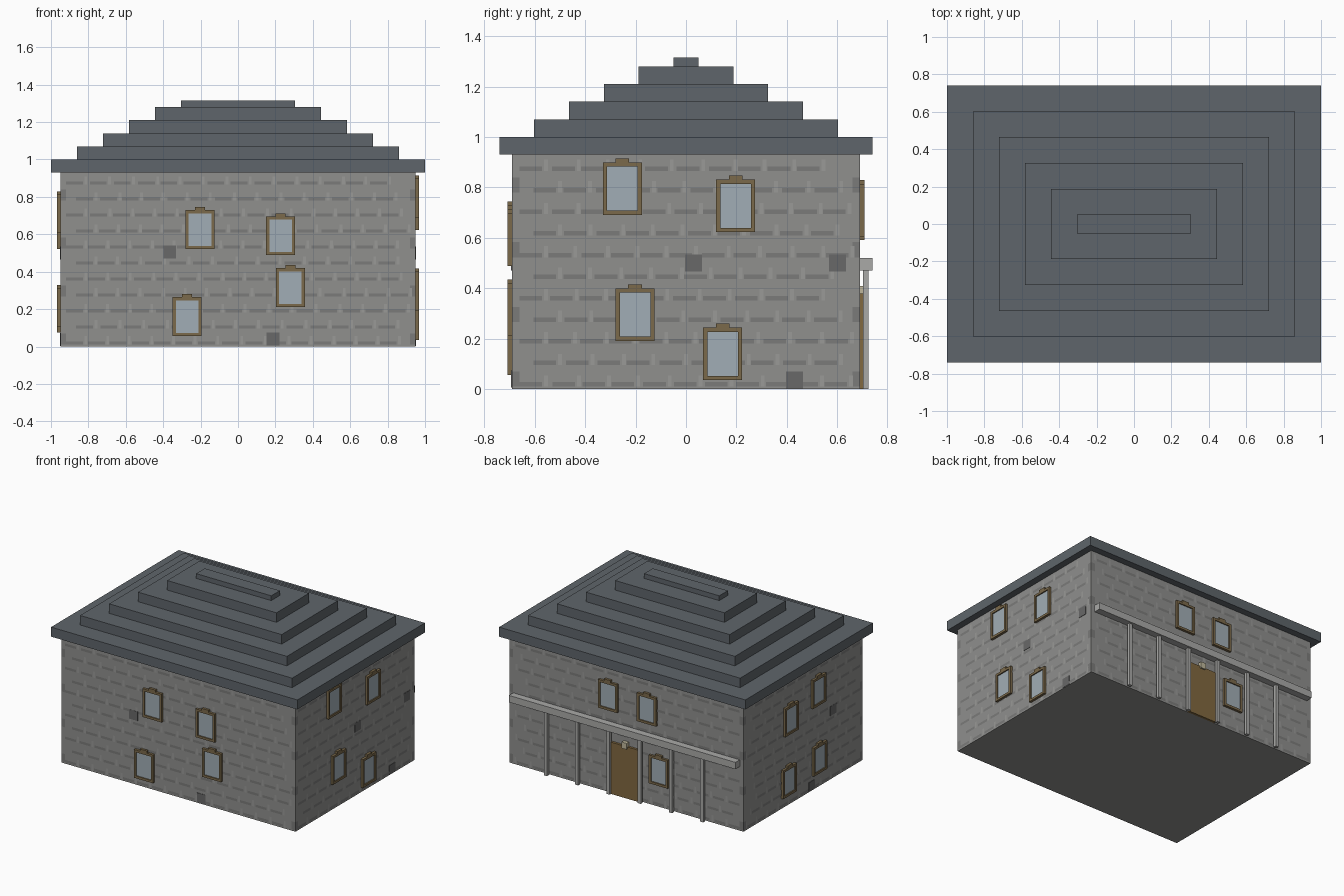
import bpy, bmesh, random

if "Cube" in bpy.data.objects:
    bpy.data.objects.remove(bpy.data.objects["Cube"])

random.seed(4)
HX, HY, WALL_H = 0.95, 0.69, 0.93


def material(name, r, g, b):
    m = bpy.data.materials.new(name)
    m.diffuse_color = [(c / 255) ** 2.2 for c in (r, g, b)] + [1]
    m.use_nodes = True
    m.node_tree.nodes["Principled BSDF"].inputs["Base Color"].default_value = m.diffuse_color
    return m


STONE = material("stone", 142, 142, 140)
DARK = material("dark_stone", 122, 122, 121)
PATCH = material("patch_stone", 104, 104, 104)
LIGHT = material("light_mortar", 152, 152, 150)
SLATE = material("slate", 95, 101, 106)
WOOD = material("wood", 122, 105, 76)
DOOR = material("door_wood", 128, 104, 66)
GLASS = material("glass", 160, 172, 180)
PORCH = material("porch_stone", 168, 168, 166)
LAMP = material("lamp", 190, 182, 155)


def on_wall(side, u, d, z):
    """Map wall coordinate u, outward distance d and height z to the world."""
    return {"front": (u, -HY - d, z), "back": (u, HY + d, z),
            "right": (HX + d, u, z), "left": (-HX - d, u, z)}[side]


def finish(name, bm, mat):
    bmesh.ops.recalc_face_normals(bm, faces=bm.faces)
    me = bpy.data.meshes.new(name)
    bm.to_mesh(me)
    bm.free()
    me.materials.append(mat)
    ob = bpy.data.objects.new(name, me)
    bpy.context.collection.objects.link(ob)
    return ob


def add_box(bm, a, b):
    vs = bmesh.ops.create_cube(bm, size=1)["verts"]
    for v in vs:
        for i in range(3):
            v.co[i] = (a[i] + b[i]) / 2 + v.co[i] * abs(b[i] - a[i])


def boxes(name, mat, spans):
    bm = bmesh.new()
    for a, b in spans:
        add_box(bm, a, b)
    return finish(name, bm, mat)


def wall_boxes(name, mat, side, spans):
    """Each span is u0, u1, d0, d1, z0, z1."""
    return boxes(name, mat, [(on_wall(side, s[0], s[2], s[4]),
                              on_wall(side, s[1], s[3], s[5])) for s in spans])


# Main block
boxes("walls", STONE, [((-HX, -HY, 0), (HX, HY, WALL_H))])

# Stepped hip roof
for i in range(6):
    sx, sy = 1.0 - 0.139 * i, 0.74 - 0.138 * i
    z = WALL_H + 0.07 * i
    boxes(f"roof_step_{i + 1}", SLATE,
          [((-sx, -sy, z), (sx, sy, z + (0.035 if i == 5 else 0.07)))])


# Stone coursing: thin facing panels on each wall
def stone_facing(side):
    half = HX if side in ("front", "back") else HY
    groups = {"courses": (DARK, []), "joints": (LIGHT, []), "corner_stones": (PATCH, [])}
    for row in range(11):
        z = 0.01 + row * 0.0855
        u = -half + 0.03 + (row % 2) * 0.055
        while u < half - 0.13:
            groups["courses"][1].append((u, u + 0.09, z, z + 0.018))
            groups["joints"][1].append((u + 0.098, u + 0.113, z, z + 0.045))
            u += 0.122 + random.uniform(-0.008, 0.008)
        if row % 3 == 0:
            for s in (-1, 1):
                groups["corner_stones"][1].append((s * (half - 0.03), s * half, z, z + 0.06))
    for key, (mat, rects) in groups.items():
        bm = bmesh.new()
        for u0, u1, z0, z1 in rects:
            f = bm.faces.new([bm.verts.new(on_wall(side, u, 0.0015, z)) for u, z in
                              ((u0, z0), (u1, z0), (u1, z1), (u0, z1))])
            f.normal_update()
            if f.normal.dot(f.calc_center_median() * (1, 1, 0)[0]) < 0:
                f.normal_flip()
        me = bpy.data.meshes.new(f"{side}_{key}")
        bm.to_mesh(me)
        bm.free()
        me.materials.append(DARK if key == "corner_stones" else mat)
        bpy.context.collection.objects.link(bpy.data.objects.new(f"{side}_{key}", me))


for side in ("front", "back", "left", "right"):
    stone_facing(side)

# Weathered square stones
PATCHES = {"front": [(-0.365, 0.505), (0.187, 0.04)],
           "right": [(0.03, 0.5), (0.6, 0.5), (0.43, 0.037)],
           "left": [(-0.35, 0.5), (-0.1, 0.037)]}
for side, spots in PATCHES.items():
    wall_boxes(f"{side}_weathered_stones", PATCH, side,
               [(u - 0.034, u + 0.034, -0.01, 0.003, z - 0.034, z + 0.034) for u, z in spots])

# Windows, given by frame centre: wooden frame with top block, recessed glass
WINDOWS = {
    "front": [(-0.203, 0.625), (0.228, 0.592), (0.28, 0.315), (-0.272, 0.16)],
    "right": [(-0.252, 0.795), (0.197, 0.727), (-0.202, 0.296), (0.145, 0.14)],
    "left": [(0.15, 0.625), (-0.17, 0.71), (0.175, 0.18), (-0.18, 0.21)],
    "back": [(0.143, 0.71), (-0.173, 0.695), (-0.27, 0.265)],
}
W, H, BAR, DEPTH = 0.0775, 0.104, 0.017, 0.018
for side, spots in WINDOWS.items():
    for n, (u, z) in enumerate(spots, 1):
        wall_boxes(f"{side}_window_frame_{n}", WOOD, side, [
            (u - W, u - W + BAR, 0, DEPTH, z - H, z + H),
            (u + W - BAR, u + W, 0, DEPTH, z - H, z + H),
            (u - W + BAR, u + W - BAR, 0, DEPTH, z - H, z - H + BAR),
            (u - W + BAR, u + W - BAR, 0, DEPTH, z + H - BAR, z + H),
            (u - 0.027, u + 0.027, 0, DEPTH, z + H, z + H + 0.016)])
        wall_boxes(f"{side}_window_glass_{n}", GLASS, side,
                   [(u - W + BAR, u + W - BAR, 0, 0.01, z - H + BAR, z + H - BAR)])

# Back entrance: door, lamp and porch
wall_boxes("door", DOOR, "back", [(-0.115, 0.115, 0, 0.018, 0, 0.38)])
wall_boxes("door_lamp", LAMP, "back", [(-0.02, 0.02, 0, 0.028, 0.365, 0.41)])
wall_boxes("porch_beam", PORCH, "back", [(-0.92, 0.92, -0.005, 0.05, 0.47, 0.52)])
wall_boxes("porch_posts", PORCH, "back",
           [(x - 0.0125, x + 0.0125, 0.012, 0.034, 0, 0.47)
            for x in (-0.635, -0.381, -0.127, 0.127, 0.381, 0.635)])
